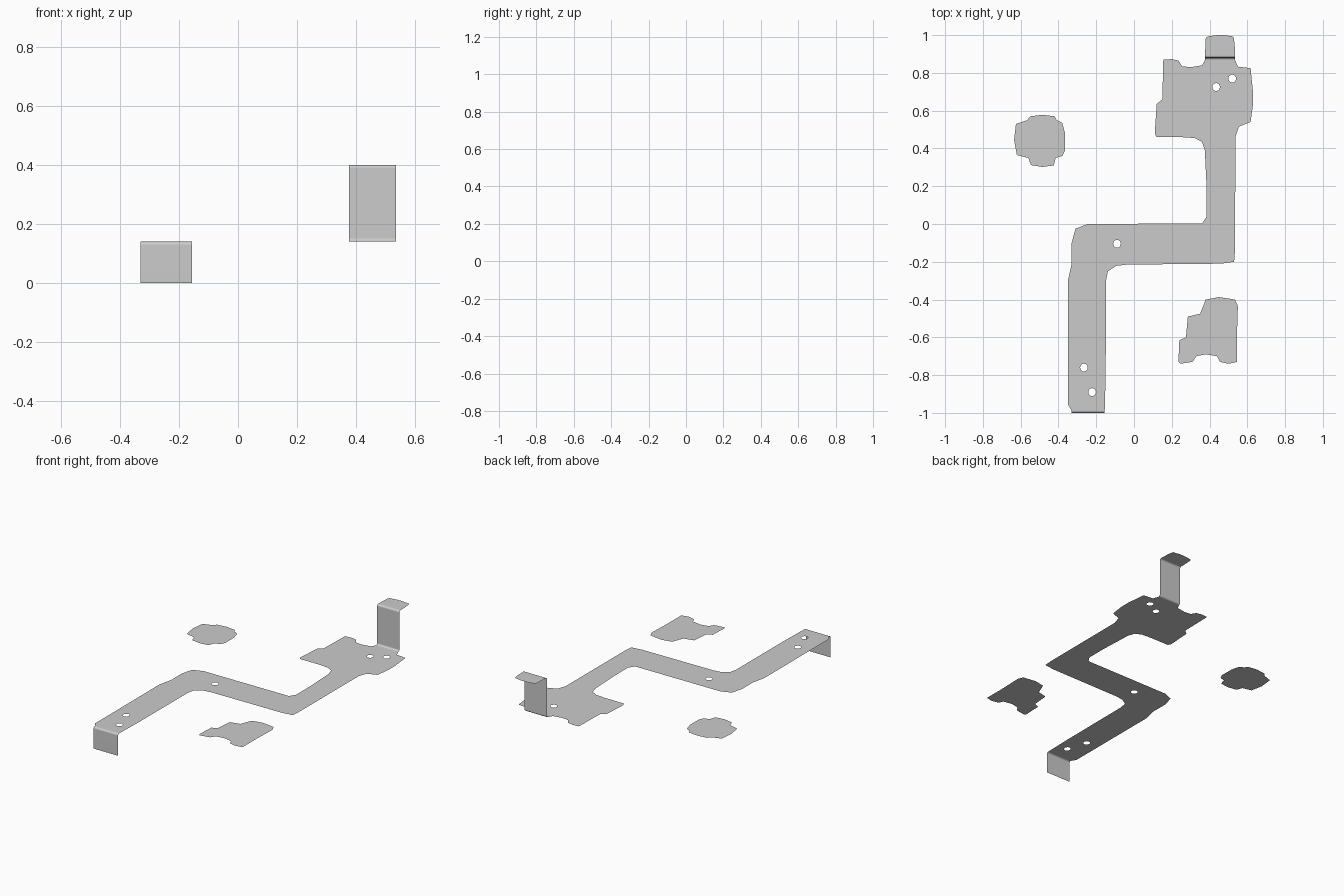
import bpy, bmesh
from math import sin, cos, pi

if "Cube" in bpy.data.objects:
    bpy.data.objects.remove(bpy.data.objects["Cube"])

Z = 0.14       # height of the flat sheet
R = 0.012      # bend radius of the folded tabs


def add_loop(bm, pts):
    vs = [bm.verts.new((x, y, Z)) for x, y in pts]
    return [bm.edges.new((vs[i], vs[(i + 1) % len(vs)])) for i in range(len(vs))]


def add_strip(bm, rows):
    """Folded strip from rows of (y, z, x left, x right)."""
    prev = None
    for y, z, x0, x1 in rows:
        cur = [bm.verts.new((x0, y, z)), bm.verts.new((x1, y, z))]
        if prev:
            bm.faces.new((prev[0], prev[1], cur[1], cur[0]))
        prev = cur


def arc(cy, cz, a0, a1, x0, x1, n=4):
    angles = [a0 + (a1 - a0) * i / n for i in range(n + 1)]
    return [(cy + R * cos(a), cz + R * sin(a), x0, x1) for a in angles]


def sheet(name, outline, holes=(), strips=()):
    bm = bmesh.new()
    edges = add_loop(bm, outline)
    for hx, hy in holes:
        edges += add_loop(bm, [(hx + 0.02 * cos(i * pi / 8), hy + 0.021 * sin(i * pi / 8))
                               for i in range(16)])
    bmesh.ops.triangle_fill(bm, use_beauty=True, edges=edges, normal=(0, 0, 1))
    bm.normal_update()
    for f in bm.faces:
        if f.normal.z < 0:
            f.normal_flip()
    for rows in strips:
        add_strip(bm, rows)
    bmesh.ops.remove_doubles(bm, verts=bm.verts, dist=0.0005)
    me = bpy.data.meshes.new(name)
    bm.to_mesh(me)
    bm.free()
    ob = bpy.data.objects.new(name, me)
    bpy.context.collection.objects.link(ob)
    bpy.ops.object.select_all(action='DESELECT')
    bpy.context.view_layer.objects.active = ob
    ob.select_set(True)
    bpy.ops.object.shade_smooth_by_angle(angle=0.6)
    ob.modifiers.new("weighted_normals", 'WEIGHTED_NORMAL').keep_sharp = True
    return ob


# Front flange folds down, rear tab folds up and then back
fx0, fx1 = -0.33, -0.155
rx0, rx1 = 0.376, 0.535
front_flange = [(-1, 0, fx0, fx1)] + arc(-1 + R, Z - R, pi, pi / 2, fx0, fx1)
rear_tab = (arc(0.88 - R, Z + R, -pi / 2, 0, rx0, rx1)
            + arc(0.88 + R, 0.4 - R, pi, pi / 2, rx0, rx1)
            + [(0.95, 0.4, 0.378, 0.533), (0.985, 0.4, 0.38, 0.528),
               (0.993, 0.4, 0.39, 0.524), (1.0, 0.4, 0.44, 0.48)])

# Zig-zag bracket sheet
plate = [
    (.155, .87), (.2, .873), (.235, .865), (.255, .835), (.3, .83), (.36, .84),
    (rx0, .88 - R), (rx1, .88 - R), (.55, .833), (.617, .825), (.63, .7), (.63, .63),
    (.617, .54), (.555, .515), (.537, .46), (.535, -.14), (.53, -.2), (.46, -.21),
    (-.04, -.215), (-.095, -.222), (-.138, -.25), (-.148, -.3), (-.15, -.8),
    (fx1, -1 + R), (fx0, -1 + R), (-.35, -.955), (-.35, -.3), (-.33, -.21),
    (-.33, -.1), (-.31, -.025), (-.245, 0), (.36, .003), (.385, .04), (.385, .18),
    (.375, .39), (.36, .435), (.32, .455), (.25, .46), (.12, .46), (.11, .48),
    (.12, .635), (.15, .66)]
sheet("bracket", plate,
      [(.435, .725), (.52, .77), (-.09, -.105), (-.265, -.76), (-.222, -.89)],
      [front_flange, rear_tab])

# Loose cut-out pieces
sheet("round_offcut", [
    (-.625, .53), (-.565, .55), (-.55, .57), (-.485, .578), (-.42, .57), (-.41, .55),
    (-.38, .535), (-.365, .48), (-.365, .39), (-.38, .36), (-.415, .35), (-.425, .31),
    (-.485, .302), (-.545, .312), (-.56, .35), (-.62, .365), (-.635, .445)])
sheet("stepped_offcut", [
    (.38, -.4), (.45, -.387), (.535, -.4), (.55, -.435), (.545, -.59), (.545, -.73),
    (.5, -.74), (.455, -.73), (.44, -.7), (.38, -.69), (.33, -.7), (.31, -.73),
    (.245, -.74), (.235, -.73), (.24, -.615), (.275, -.6), (.285, -.49), (.35, -.475)])
